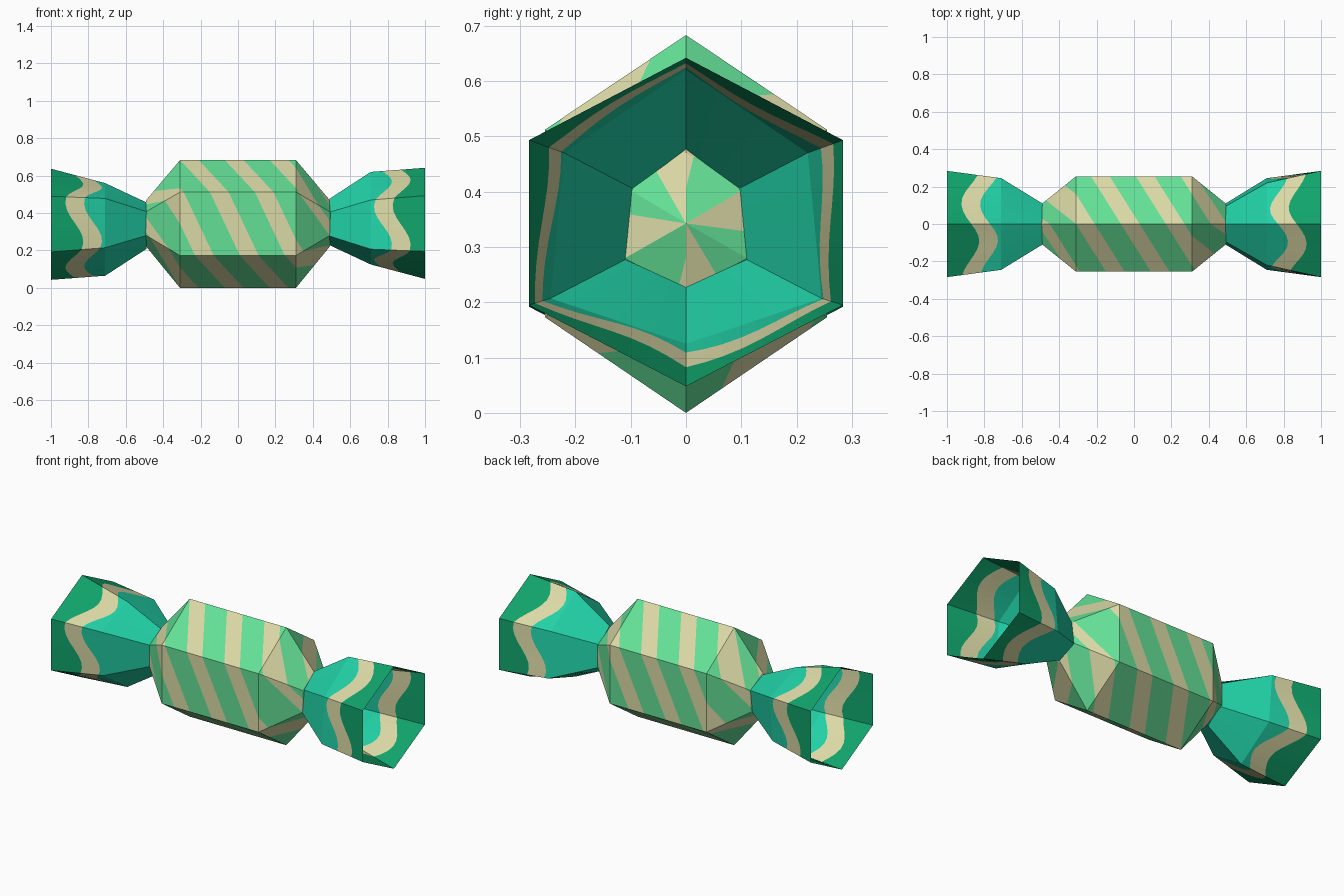
import bpy, bmesh, math
from mathutils import Vector

if "Cube" in bpy.data.objects:
    bpy.data.objects.remove(bpy.data.objects["Cube"])

MID = 0.3425          # height of the long axis


def material(name, rgb):
    m = bpy.data.materials.new(name)
    lin = [((c / 255 + 0.055) / 1.055) ** 2.4 for c in rgb]
    m.diffuse_color = (*lin, 1)
    m.use_nodes = True
    m.node_tree.nodes["Principled BSDF"].inputs["Base Color"].default_value = m.diffuse_color
    return m


LIGHT = material("light green", (100, 224, 150))
CREAM = material("cream", (219, 217, 166))
TEAL = material("teal", (33, 208, 166))
GREEN = material("deep green", (16, 163, 107))


def ring(top, y1, z1, y2, z2, bottom):
    """Six-sided section: top, front upper, front lower, bottom, back lower, back upper."""
    return [(0, top), (-y1, z1), (-y2, z2), (0, bottom), (y2, z2), (y1, z1)]


def surface(rings, x, s):
    """Point at length x and side position s (0..6) on a loft through the rings."""
    k = 0
    while k < len(rings) - 2 and x > rings[k + 1][0] + 1e-6:
        k += 1
    (xa, a), (xb, b) = rings[k], rings[k + 1]
    t = (x - xa) / (xb - xa)
    i = min(int(s + 1e-5), 5)
    f = s - i

    def side(r):
        return Vector(r[i]).lerp(Vector(r[(i + 1) % 6]), f)
    y, z = side(a).lerp(side(b), t)
    return Vector((x, y, z))


def finish(bm, name, mats):
    bmesh.ops.remove_doubles(bm, verts=bm.verts[:], dist=1e-4)
    bmesh.ops.dissolve_degenerate(bm, dist=1e-4, edges=bm.edges[:])
    bmesh.ops.recalc_face_normals(bm, faces=bm.faces[:])
    me = bpy.data.meshes.new(name)
    bm.to_mesh(me)
    bm.free()
    for m in mats:
        me.materials.append(m)
    ob = bpy.data.objects.new(name, me)
    bpy.context.collection.objects.link(ob)
    return ob


# Sweet body: a flat sheet is cut along slanted stripes, then wrapped round the form
END, SLANT, PERIOD = 0.53, 0.16, 0.24
point = [(0, MID)] * 6
small = ring(0.47, 0.11, 0.408, 0.11, 0.28, 0.22)
big = ring(0.683, 0.255, 0.512, 0.255, 0.173, 0.0)
body_rings = [(-END, point), (-0.49, small), (-0.31, big),
              (0.31, big), (0.49, small), (END, point)]
bm = bmesh.new()
bm.faces.new([bm.verts.new(p) for p in
              ((-END, 0, 0), (END, 0, 0), (END, 6, 0), (-END, 6, 0))])


def cut(co, no):
    bmesh.ops.bisect_plane(bm, geom=bm.verts[:] + bm.edges[:] + bm.faces[:],
                           plane_co=co, plane_no=no, dist=1e-6)


for x in (-0.49, -0.31, 0.31, 0.49):
    cut((x, 0, 0), (1, 0, 0))
for s in range(1, 6):
    cut((0, s, 0), (0, 1, 0))
for k in range(-8, 4):
    for edge in (-0.05, 0.05):
        cut((-0.02 + k * PERIOD + edge, 0, 0), (1, -SLANT, 0))
for f in bm.faces:
    c = f.calc_center_median()
    u = (c.x - SLANT * c.y + 0.02 + PERIOD / 2) % PERIOD - PERIOD / 2
    f.material_index = 1 if abs(u) < 0.05 else 0
for v in bm.verts:
    v.co = surface(body_rings, v.co.x, v.co.y)
finish(bm, "sweet_body", [LIGHT, CREAM])

# Wrapper ends: flared open sleeves with a wavy band; the right one is the left half-turned
wrap_rings = [(-1.0, ring(0.637, 0.284, 0.49, 0.284, 0.192, 0.043)),
              (-0.71, ring(0.56, 0.245, 0.478, 0.22, 0.215, 0.065)),
              (-0.49, ring(0.457, 0.11, 0.408, 0.095, 0.28, 0.208))]
STEPS = 8


def wrapper(name, turned):
    bm = bmesh.new()
    cols = []
    for i in range(6 * STEPS + 1):
        s = i / STEPS
        c = -0.825 + 0.048 * math.cos(2 * math.pi * (s - 0.35) / 1.5)
        pts = [surface(wrap_rings, x, s) for x in (-1.0, c - 0.05, c + 0.05, -0.71, -0.49)]
        if turned:
            pts = [Vector((-p.x, p.y, 2 * MID - p.z)) for p in pts]
        cols.append([bm.verts.new(p) for p in pts])
    for a, b in zip(cols, cols[1:]):
        for j, mat in enumerate((0, 1, 2, 2)):
            f = bm.faces.new((a[j], a[j + 1], b[j + 1], b[j]))
            f.material_index = mat
    finish(bm, name, [GREEN, CREAM, TEAL])


wrapper("left_wrapper_end", False)
wrapper("right_wrapper_end", True)
